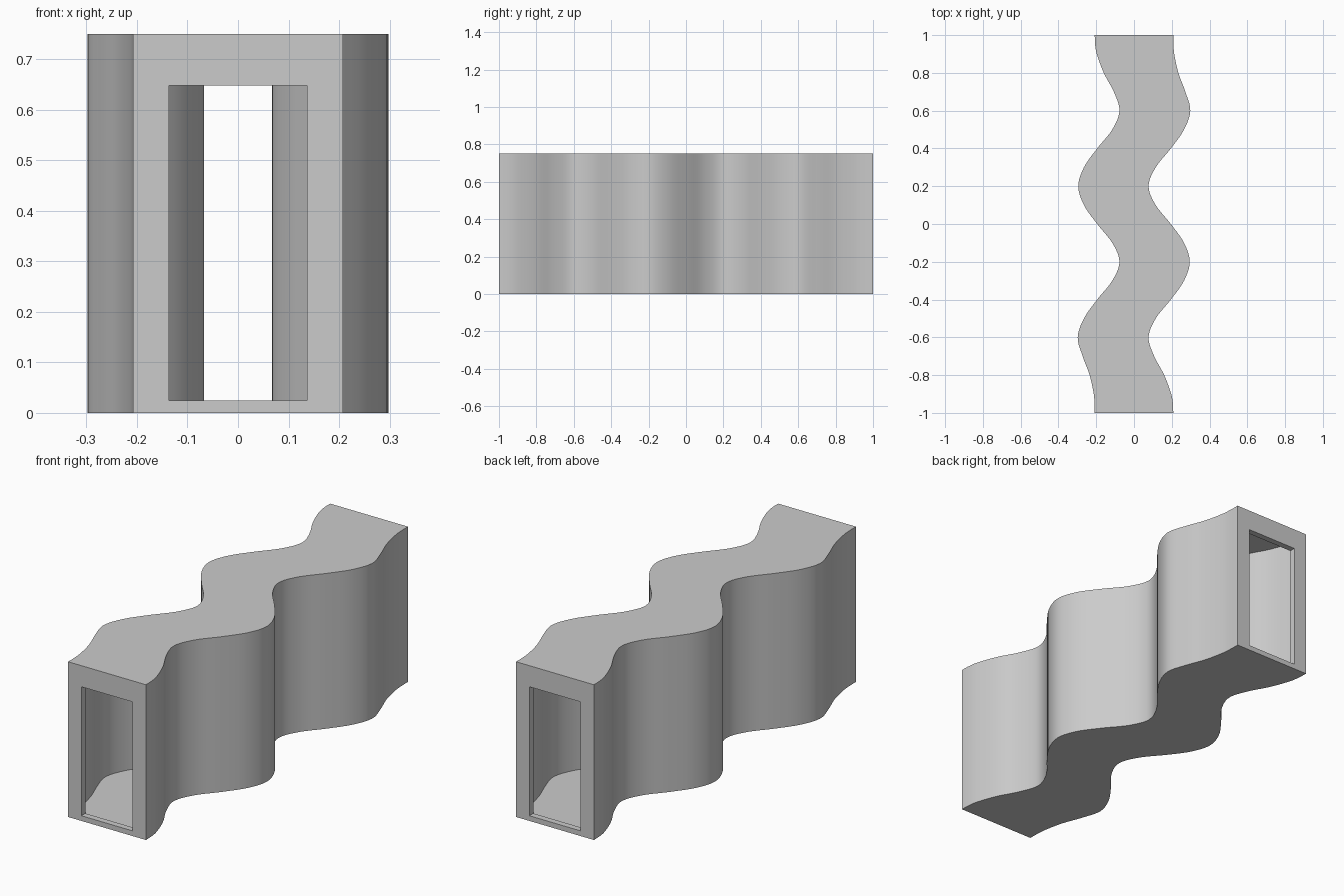
import bpy, bmesh, math

if "Cube" in bpy.data.objects:
    bpy.data.objects.remove(bpy.data.objects["Cube"])

HEIGHT = 0.75
WALL = 0.01        # thin shell
LIP = 0.03         # depth of the end frames
STEPS = 100

# left edge of the plan: (y, x); the right edge is the same curve turned 180 degrees
EDGE = [(-1, -.208), (-.95, -.209), (-.9, -.213), (-.8, -.235), (-.7, -.272),
        (-.6, -.298), (-.5, -.265), (-.4, -.195), (-.3, -.115), (-.2, -.077),
        (-.1, -.115), (0, -.195), (.1, -.265), (.2, -.295), (.3, -.265),
        (.4, -.195), (.5, -.115), (.6, -.077), (.7, -.107), (.8, -.16),
        (.9, -.197), (.95, -.206), (1, -.208)]


def slope(i):
    a, b = EDGE[max(i - 1, 0)], EDGE[min(i + 1, len(EDGE) - 1)]
    return (b[1] - a[1]) / (b[0] - a[0])


def left(y):
    """Smooth cubic through the edge points."""
    i = 0
    while i < len(EDGE) - 2 and y > EDGE[i + 1][0]:
        i += 1
    (y0, x0), (y1, x1) = EDGE[i], EDGE[i + 1]
    h = y1 - y0
    t = (y - y0) / h
    return ((2*t**3 - 3*t**2 + 1) * x0 + (t**3 - 2*t**2 + t) * h * slope(i)
            + (3*t**2 - 2*t**3) * x1 + (t**3 - t**2) * h * slope(i + 1))


def ring(y, xl, xr, z0, z1):
    return [(xl, y, z0), (xr, y, z0), (xr, y, z1), (xl, y, z1)]


def wavy_ring(y, inset, z0, z1):
    return ring(y, left(y) + inset, -left(-y) - inset, z0, z1)


def opening(y):
    return ring(y, -0.137, 0.137, 0.025, 0.648)


ys = [-1 + 2 * i / STEPS for i in range(STEPS + 1)]
# outer skin, back frame, inner skin, front frame, closing on itself
rings = [wavy_ring(y, 0, 0, HEIGHT) for y in ys]
rings += [opening(1), opening(1 - LIP)]
rings += [wavy_ring(-y * (1 - LIP), WALL, 0.02, 0.735) for y in ys]
rings += [opening(-1 + LIP), opening(-1)]

bm = bmesh.new()
loops = [[bm.verts.new(p) for p in r] for r in rings]
for k, a in enumerate(loops):
    b = loops[(k + 1) % len(loops)]
    for j in range(4):
        n = (j + 1) % 4
        bm.faces.new((a[j], a[n], b[n], b[j]))
bmesh.ops.recalc_face_normals(bm, faces=bm.faces)
mesh = bpy.data.meshes.new("wavy_tunnel")
bm.to_mesh(mesh)
bm.free()

# wavy hollow duct
duct = bpy.data.objects.new("wavy_tunnel", mesh)
bpy.context.collection.objects.link(duct)
bpy.context.view_layer.objects.active = duct
duct.select_set(True)
bpy.ops.object.shade_smooth_by_angle(angle=math.radians(30))
